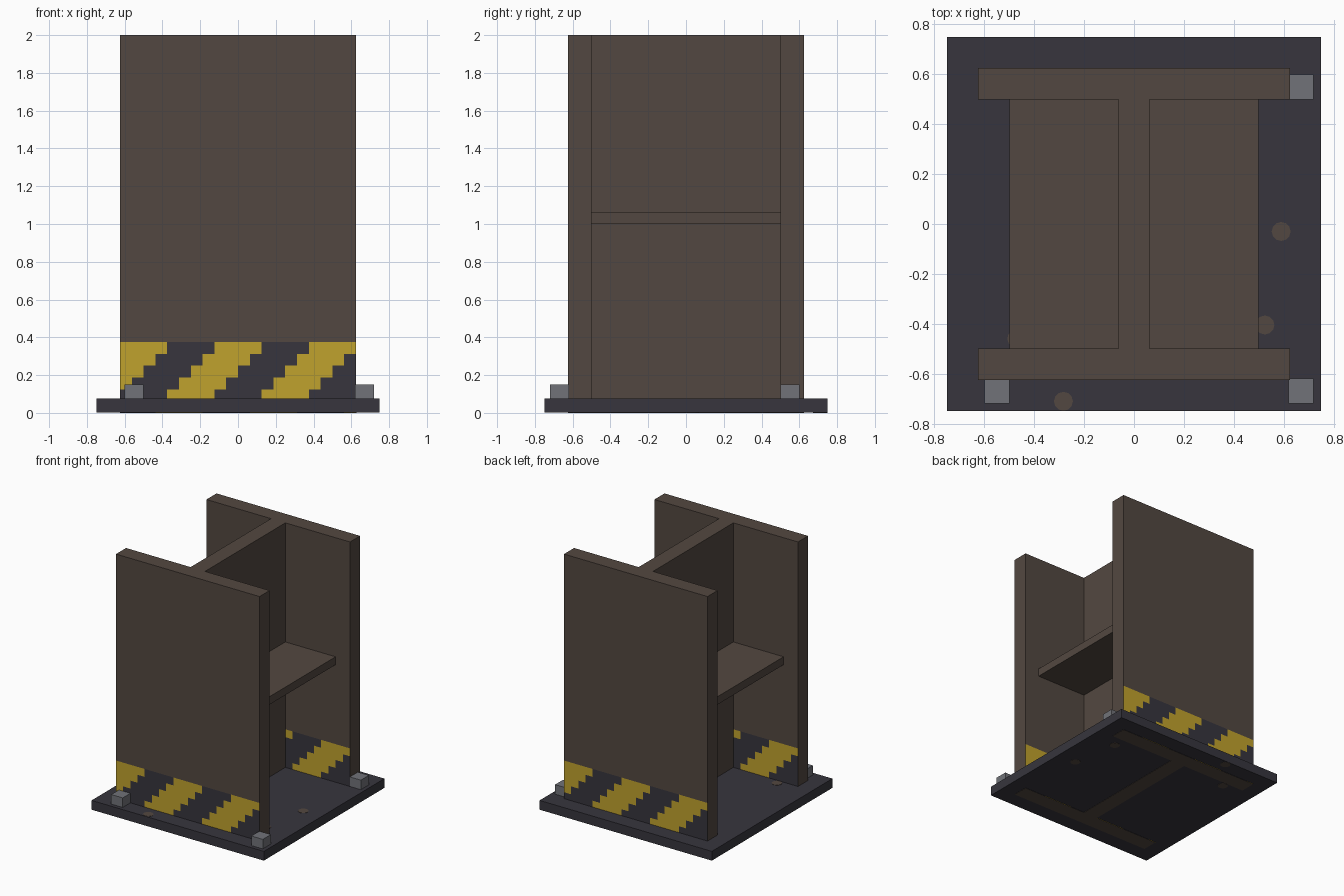
import bpy, bmesh, math
from mathutils import Vector

cube = bpy.data.objects.get("Cube")
if cube:
    bpy.data.objects.remove(cube, do_unlink=True)


def material(name, rgb):
    m = bpy.data.materials.new(name)
    m.use_nodes = True
    m.diffuse_color = (*rgb, 1)
    m.node_tree.nodes["Principled BSDF"].inputs["Base Color"].default_value = (*rgb, 1)
    return m


RUST = material("rusty_brown", (0.086, 0.064, 0.052))
DARK = material("dark_steel", (0.038, 0.036, 0.047))
YELLOW = material("hazard_yellow", (0.53, 0.36, 0.026))
GREY = material("bolt_grey", (0.165, 0.171, 0.19))


def finish(name, bm, *mats):
    bmesh.ops.recalc_face_normals(bm, faces=bm.faces)
    mesh = bpy.data.meshes.new(name)
    bm.to_mesh(mesh)
    bm.free()
    for m in mats:
        mesh.materials.append(m)
    obj = bpy.data.objects.new(name, mesh)
    bpy.context.collection.objects.link(obj)


def box(name, lo, hi, mat):
    bm = bmesh.new()
    bmesh.ops.create_cube(bm, size=1)
    lo, hi = Vector(lo), Vector(hi)
    bmesh.ops.scale(bm, vec=hi - lo, verts=bm.verts)
    bmesh.ops.translate(bm, vec=(lo + hi) / 2, verts=bm.verts)
    finish(name, bm, mat)


def disc(name, x, y, z, mat):
    bm = bmesh.new()
    bmesh.ops.create_cone(bm, cap_ends=True, segments=12, radius1=0.038,
                          radius2=0.038, depth=0.004)
    bmesh.ops.translate(bm, vec=(x, y, z), verts=bm.verts)
    finish(name, bm, mat)


# Proportions
FLANGE, INNER, WEB, TOP = 0.625, 0.5, 0.0625, 2.0
CELL, BAND_TOP, BASE_TOP = 0.0625, 0.375, 0.075

# Girder: I-shaped profile extruded upward
bm = bmesh.new()
quarter = [(WEB, INNER), (FLANGE, INNER), (FLANGE, FLANGE)]
right = [(x, -y) for x, y in reversed(quarter)] + quarter
outline = right + [(-x, y) for x, y in reversed(right)]
face = bm.faces.new([bm.verts.new((x, y, 0)) for x, y in outline])
up = bmesh.ops.extrude_face_region(bm, geom=[face], use_keep_orig=True)
bmesh.ops.translate(bm, vec=(0, 0, TOP),
                    verts=[v for v in up["geom"] if isinstance(v, bmesh.types.BMVert)])
bmesh.ops.recalc_face_normals(bm, faces=bm.faces)


def band_faces(limit):
    return [f for f in bm.faces if abs(f.normal.y) > 0.9
            and f.calc_center_median().z < limit]


def cut(faces, point, normal):
    geom = set(faces)
    for f in faces:
        geom.update(f.edges)
        geom.update(f.verts)
    bmesh.ops.bisect_plane(bm, geom=list(geom), plane_co=point, plane_no=normal)


# Stepped warning stripes cut into the foot of both flanges
for k in range(1, 7):
    cut(band_faces(TOP), (0, 0, k * CELL), (0, 0, 1))
for k in range(1, 20):
    cut(band_faces(BAND_TOP), (k * CELL - FLANGE, 0, 0), (1, 0, 0))
bm.normal_update()
for f in band_faces(BAND_TOP):
    c = f.calc_center_median()
    across = -c.x if f.normal.y > 0 else c.x
    column = math.floor((across + FLANGE) / CELL)
    row = math.floor((BAND_TOP - c.z) / CELL)
    f.material_index = 1 + (column + row) // 4 % 2
finish("girder", bm, RUST, YELLOW, DARK)

# Base plate, with the girder foot just showing underneath
box("base_plate", (-0.75, -0.75, 0.002), (0.75, 0.75, BASE_TOP), DARK)

# Stiffener plates on both sides of the web
for side, a, b in (("left", WEB, INNER), ("right", -INNER, -WEB)):
    box("stiffener_" + side, (a, -INNER, 1.0), (b, INNER, 1.0625), RUST)

# Anchor bolts
for i, (x, y) in enumerate([(-0.55, -0.67), (0.67, -0.67), (0.67, 0.55)]):
    box(f"anchor_bolt_{i + 1}", (x - 0.05, y - 0.05, BASE_TOP - 0.02),
        (x + 0.05, y + 0.05, 0.15), GREY)

# Rust spots on the top and underside of the base plate
for i, (x, y) in enumerate([(0.59, -0.03), (0.525, -0.405), (-0.283, -0.711), (-0.47, -0.46)]):
    disc(f"rust_spot_top_{i + 1}", x, y, BASE_TOP, RUST)
    disc(f"rust_spot_bottom_{i + 1}", x, -y, 0.0025, RUST)
